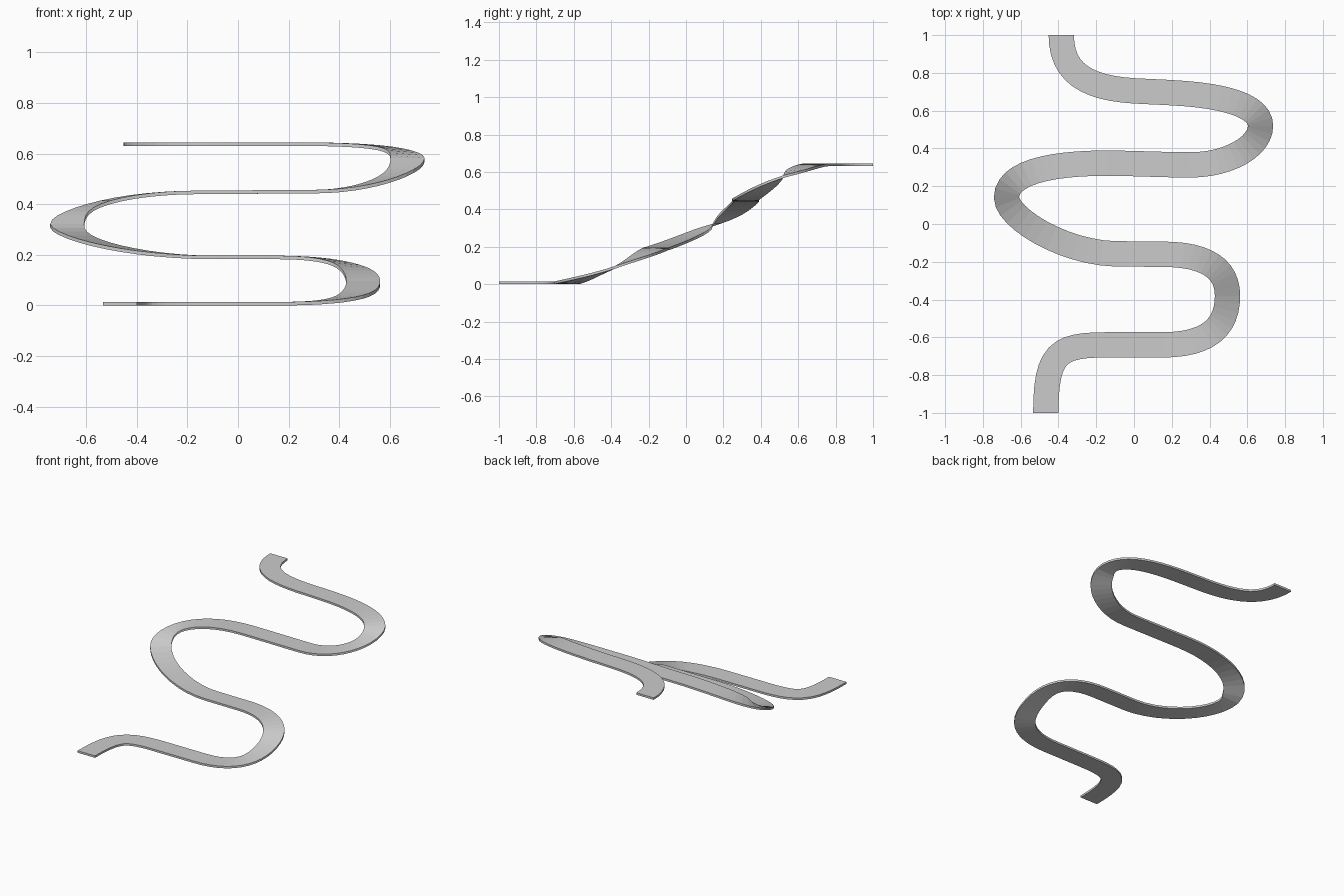
import bpy
import bmesh
from mathutils import Vector
from mathutils.geometry import interpolate_bezier

cube = bpy.data.objects.get("Cube")
if cube:
    bpy.data.objects.remove(cube)

HALF_WIDTH = 0.067
HALF_THICK = 0.007
STEPS = 12

# Centre line knots: position, handle back, handle forward (both relative)
KNOTS = [
    ((-0.467, -1.0, 0.007), (0, 0, 0), (0, 0.32, 0)),
    ((-0.15, -0.64, 0.007), (-0.25, 0, 0), (0.1, 0, 0)),
    ((0.15, -0.64, 0.007), (-0.1, 0, 0), (0.25, 0, 0)),
    ((0.495, -0.38, 0.09), (0, -0.16, -0.06), (0, 0.14, 0.06)),
    ((0.15, -0.16, 0.19), (0.24, 0, 0), (-0.08, 0, 0)),
    ((-0.1, -0.158, 0.19), (0.08, 0, 0), (-0.28, 0.008, 0)),
    ((-0.675, 0.14, 0.315), (0, -0.105, -0.06), (0, 0.13, 0.07)),
    ((-0.15, 0.322, 0.447), (-0.3, 0, 0), (0.15, 0, 0)),
    ((0.3, 0.313, 0.45), (-0.15, 0, 0), (0.2, 0, 0)),
    ((0.67, 0.52, 0.575), (0, -0.11, -0.06), (0, 0.1, 0.05)),
    ((0.2, 0.695, 0.638), (0.3, -0.015, 0), (-0.07, 0.004, 0)),
    ((0.0, 0.705, 0.638), (0.07, -0.004, 0), (-0.25, 0.015, 0)),
    ((-0.385, 1.0, 0.638), (0, -0.2, 0), (0, 0, 0)),
]


def centre_line():
    path = []
    for (a, _, out), (b, back, _) in zip(KNOTS, KNOTS[1:]):
        a, b = Vector(a), Vector(b)
        part = interpolate_bezier(a, a + Vector(out), b + Vector(back), b, STEPS + 1)
        path += part if not path else part[1:]
    return path


# Level rectangular section swept along the winding path
path = centre_line()
bm = bmesh.new()
rings = []
last = len(path) - 1
for i, p in enumerate(path):
    along = path[min(i + 1, last)] - path[max(i - 1, 0)]
    if i in (0, last):
        along = Vector((0, 1, 0))
    side = Vector((along.y, -along.x, 0)).normalized() * HALF_WIDTH
    up = Vector((0, 0, HALF_THICK))
    rings.append([bm.verts.new(p + s * side + u * up)
                  for s, u in ((-1, -1), (1, -1), (1, 1), (-1, 1))])
for r, q in zip(rings, rings[1:]):
    for k in range(4):
        n = (k + 1) % 4
        bm.faces.new((r[k], r[n], q[n], q[k]))
bm.faces.new(rings[0])
bm.faces.new(rings[-1])
bmesh.ops.recalc_face_normals(bm, faces=bm.faces)

mesh = bpy.data.meshes.new("winding_road")
bm.to_mesh(mesh)
bm.free()
road = bpy.data.objects.new("winding_road", mesh)
bpy.context.collection.objects.link(road)

# Plain grey surface
grey = bpy.data.materials.new("light_grey")
grey.use_nodes = True
colour = (0.6, 0.6, 0.6, 1)
grey.diffuse_color = colour
grey.node_tree.nodes["Principled BSDF"].inputs["Base Color"].default_value = colour
mesh.materials.append(grey)
